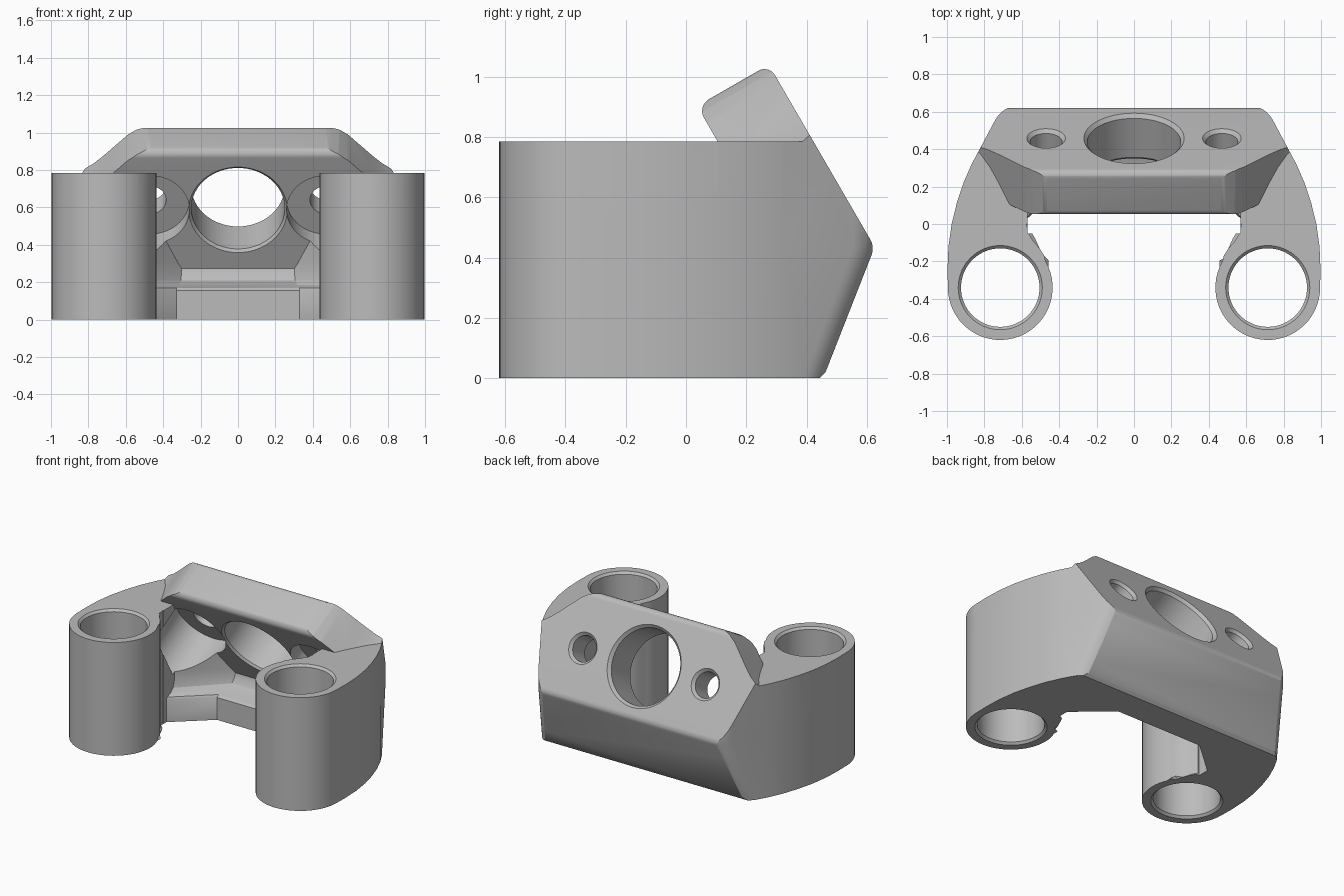
import bpy, bmesh
from math import sin, cos, pi, radians
from mathutils import Matrix, Vector

if "Cube" in bpy.data.objects:
    bpy.data.objects.remove(bpy.data.objects["Cube"])

grey = bpy.data.materials.new("plain grey")
grey.use_nodes = True
grey.diffuse_color = (0.5, 0.5, 0.5, 1)
grey.node_tree.nodes["Principled BSDF"].inputs["Base Color"].default_value = (0.5, 0.5, 0.5, 1)

LEG_TOP = 0.785
# Frame of the leaning plate: x across, y down the slope, z out of its back face
a = radians(30)
PLATE = Matrix(((1, 0, 0, 0), (0, sin(a), cos(a), 0.275),
                (0, -cos(a), sin(a), 1.04), (0, 0, 0, 1)))


def loft(name, rings, matrix=Matrix(), chamfer=0, cut=None):
    """Closed solid through rings of equal length; cut = (point, normal) trims it."""
    bm = bmesh.new()
    rows = [[bm.verts.new(p) for p in r] for r in rings]
    n = len(rows[0])
    for lo, hi in zip(rows, rows[1:]):
        for i in range(n):
            bm.faces.new((lo[i], lo[(i + 1) % n], hi[(i + 1) % n], hi[i]))
    bottom = bm.faces.new(rows[0][::-1])
    bm.faces.new(rows[-1])
    if chamfer:
        bmesh.ops.bevel(bm, geom=list(bottom.edges), offset=chamfer, segments=1, affect='EDGES')
    bm.transform(matrix)
    if cut:
        geom = bm.verts[:] + bm.edges[:] + bm.faces[:]
        res = bmesh.ops.bisect_plane(bm, geom=geom, plane_co=cut[0], plane_no=cut[1], clear_outer=True)
        edges = [e for e in res["geom_cut"] if isinstance(e, bmesh.types.BMEdge)]
        bmesh.ops.holes_fill(bm, edges=edges, sides=0)
    bmesh.ops.triangulate(bm, faces=bm.faces[:])
    bmesh.ops.recalc_face_normals(bm, faces=bm.faces[:])
    mesh = bpy.data.meshes.new(name)
    bm.to_mesh(mesh)
    bm.free()
    mesh.materials.append(grey)
    ob = bpy.data.objects.new(name, mesh)
    bpy.context.collection.objects.link(ob)
    return ob


def lathe(name, profile, matrix, n=64):
    """Round cutter from (radius, height) pairs."""
    return loft(name, [[(r * cos(2 * pi * i / n), r * sin(2 * pi * i / n), h) for i in range(n)]
                       for r, h in profile], matrix)


def fillet(p, q, r, radius, n=8):
    """Arc replacing corner q between p and r."""
    p, q, r = Vector(p), Vector(q), Vector(r)
    u, v = (p - q).normalized(), (r - q).normalized()
    half = u.angle(v) / 2
    centre = q + (u + v).normalized() * radius / sin(half)
    w = (u - v).normalized()
    m = -(u + v).normalized()
    sweep = pi / 2 - half
    return [tuple(centre + radius * (m * cos(t) + w * sin(t)))
            for t in [sweep * (1 - 2 * i / n) for i in range(n + 1)]]


def mirror(half):
    return half + [(-x, y) for x, y in reversed(half)]


def at(points, z):
    return [(x, y, z) for x, y in points]


def combine(target, tool, operation='DIFFERENCE'):
    mod = target.modifiers.new(tool.name, 'BOOLEAN')
    mod.operation = operation
    mod.solver = 'EXACT'
    mod.object = tool
    bpy.context.view_layer.objects.active = target
    bpy.ops.object.modifier_apply(modifier=mod.name)
    bpy.data.objects.remove(tool)


# Plan outline: neck, round leg end, sweeping side, rounded back corner
neck = [(0.575, 0), (0.563, -0.05), (0.54, -0.09), (0.505, -0.13), (0.48, -0.17)]
leg_end = [(0.715 + 0.28 * cos(t), -0.34 + 0.28 * sin(t))
           for t in [radians(150 + 210 * i / 32) for i in range(33)]]
side = [(0.997, -0.24), (0.992, -0.12), (0.975, 0), (0.948, 0.11), (0.912, 0.22), (0.868, 0.32)]


def outline(corner):
    return mirror(neck + leg_end + side + fillet(side[-1], corner, (0, corner[1]), 0.15))


low, high = outline((0.785, 0.47)), outline((0.70, 0.635))
body = loft("bracket_body", [at(low, 0), at(high, 0.435), at(high, 1.2)], chamfer=0.016)

# Side profile: legs, leaning plate and undercut back
tip, crest, nose, foot = (0.626, 0.435), (0.275, 1.04), (0.037, 0.903), (0.105, LEG_TOP)
profile = ([(-0.8, 0), (0.443, 0), (0.463, 0.02)] + fillet((0.463, 0.02), tip, crest, 0.06)
           + fillet(tip, crest, nose, 0.04) + fillet(crest, nose, foot, 0.045)
           + [foot, (-0.8, LEG_TOP)])
combine(body, loft("side_profile", [[(x, y, z) for y, z in profile] for x in (-1.2, 1.2)]), 'INTERSECT')

# Sloping shoulders of the plate
shoulder = [(0.44, -0.005), (0.49, 0.005), (0.54, 0.025), (0.59, 0.06), (0.72, 0.19), (0.77, 0.235),
            (0.82, 0.27), (0.88, 0.3), (1.3, 0.3), (1.3, -0.3), (0.44, -0.3)]
for s in (-1, 1):
    pts = [(s * x, y) for x, y in shoulder]
    combine(body, loft("shoulder_cut", [at(pts, -0.7), at(pts, 0.2)], PLATE,
                       cut=((0, 0, LEG_TOP), (0, 0, -1))))

# Hollow in front of the plate, with a curved ledge above the lower bar
def hollow(t):
    return mirror([(0.57, -0.05), (0.57, 0.03 + 0.09 * t), (0.33 - 0.03 * t, 0.24 + 0.165 * t)])


rings = [at(hollow(t), z) for t, z in
         ((0, -0.1), (0, 0.155), (0.1, 0.17), (0.5, 0.185), (0.8, 0.21), (0.95, 0.25), (1, 0.3), (1, 1.1))]
combine(body, loft("hollow_cut", rings, cut=((0, 0.105, LEG_TOP), (0, cos(a), sin(a)))))

# Leg bores with chamfered rims
for s in (-1, 1):
    combine(body, lathe("leg_bore", [(0.245, -0.02), (0.21, 0.015), (0.21, LEG_TOP - 0.015),
                                     (0.245, LEG_TOP + 0.02)],
                        Matrix.Translation((s * 0.715, -0.34, 0))))

# Large centre hole and two bolt holes with recesses, square to the plate
combine(body, lathe("centre_hole", [(0.28, -0.6), (0.265, -0.276), (0.25, -0.26), (0.25, -0.02), (0.285, 0.02)],
                    PLATE @ Matrix.Translation((0, 0.364, 0))))
for s in (-1, 1):
    combine(body, lathe("bolt_hole", [(0.21, -0.52), (0.21, -0.17), (0.085, -0.17), (0.085, -0.018), (0.122, 0.02)],
                        PLATE @ Matrix.Translation((s * 0.47, 0.364, 0))))

# Smooth curves, crisp edges
bpy.ops.object.select_all(action='DESELECT')
body.select_set(True)
bpy.context.view_layer.objects.active = body
bpy.ops.object.shade_smooth_by_angle(angle=radians(25))
